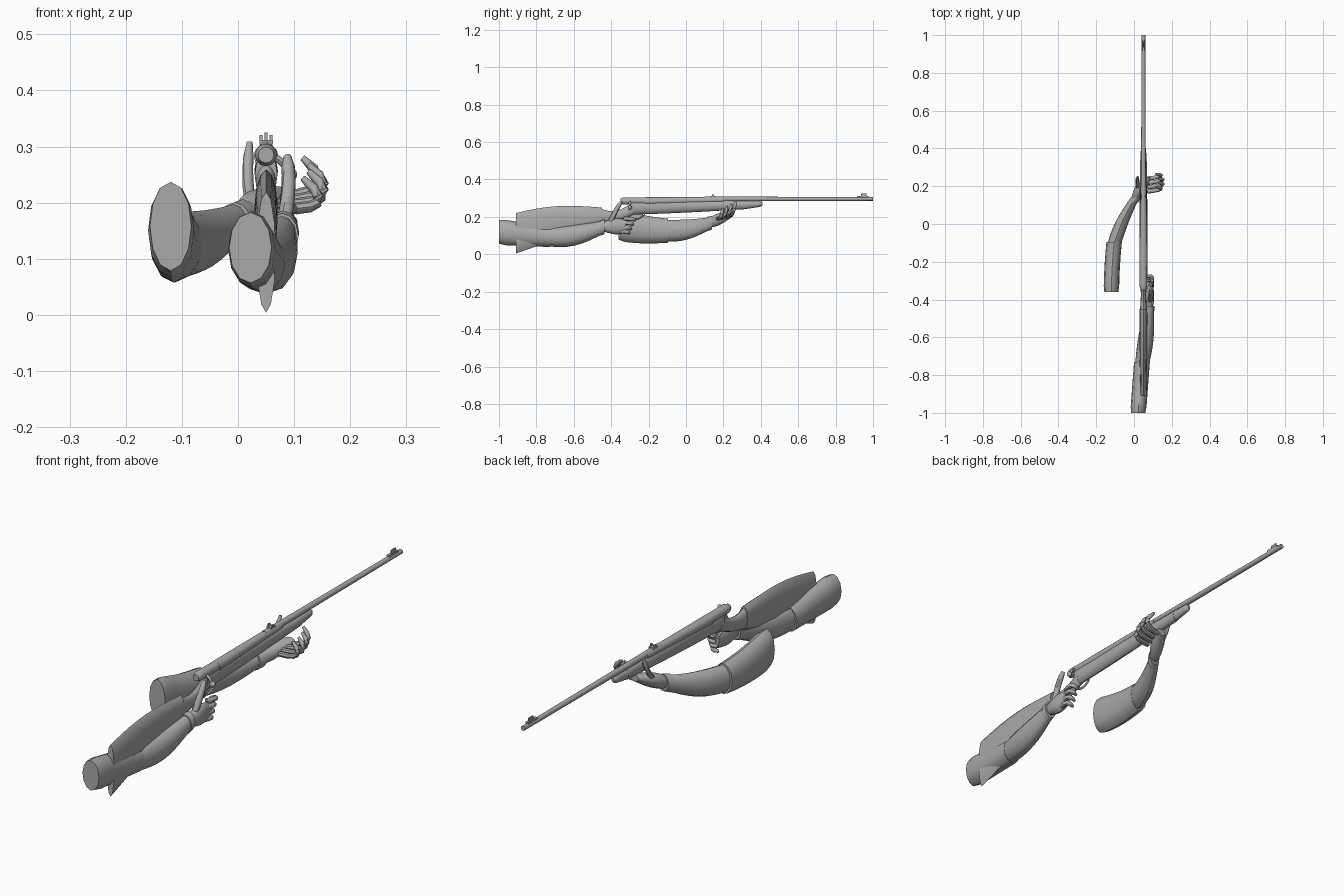
import bpy, bmesh, math
from mathutils import Vector

if "Cube" in bpy.data.objects:
    bpy.data.objects.remove(bpy.data.objects["Cube"], do_unlink=True)

COLOUR = (.4, .4, .4, 1)
grey = bpy.data.materials.new("plain grey")
grey.use_nodes = True
grey.diffuse_color = COLOUR
grey.node_tree.nodes["Principled BSDF"].inputs["Base Color"].default_value = COLOUR
RIFLE_X = .05


def finish(name, bm):
    bmesh.ops.recalc_face_normals(bm, faces=bm.faces)
    mesh = bpy.data.meshes.new(name)
    bm.to_mesh(mesh)
    bm.free()
    mesh.materials.append(grey)
    obj = bpy.data.objects.new(name, mesh)
    bpy.context.collection.objects.link(obj)
    bpy.ops.object.select_all(action='DESELECT')
    obj.select_set(True)
    bpy.context.view_layer.objects.active = obj
    bpy.ops.object.shade_smooth_by_angle(angle=math.radians(45))


def skin(name, rings):
    bm = bmesh.new()
    loops = [[bm.verts.new(point) for point in ring] for ring in rings]
    for near, far in zip(loops, loops[1:]):
        for i in range(len(near)):
            bm.faces.new((near[i - 1], near[i], far[i], far[i - 1]))
    bm.faces.new(loops[0])
    bm.faces.new(loops[-1])
    finish(name, bm)


def oval(centre, across, up, sides=12):
    angles = [math.tau * i / sides for i in range(sides)]
    return [centre + across * math.cos(a) + up * math.sin(a) for a in angles]


def limb(name, start, end, start_size, end_size, swell=0, bow=(0, 0, 0), round_start=1, round_end=1, steps=8):
    """Oval sections from start to end; size is half width and half height.
    The middle is fattened by swell and shifted by bow; the end caps may be narrowed."""
    start, end, bow = Vector(start), Vector(end), Vector(bow)
    rings = []
    for step in range(steps + 1):
        t = step / steps
        arch = math.sin(math.pi * t)
        size = Vector(start_size).lerp(Vector(end_size), t) * (1 + swell * arch)
        size *= round_start if step == 0 else round_end if step == steps else 1
        rings.append(oval(start.lerp(end, t) + bow * arch, Vector((size.x, 0, 0)), Vector((0, 0, size.y))))
    skin(name, rings)


def rifle_part(name, back, front, back_z, front_z, back_size, front_size, rise=0, **shape):
    """A limb lying on the rifle's centre plane."""
    limb(name, (RIFLE_X, back, back_z), (RIFLE_X, front, front_z), back_size, front_size,
         bow=(0, 0, rise), **shape)


def finger(name, base, knuckle, tip, radius=.011, steps=6):
    """Round digit along a curve that bends at the knuckle and narrows to its tip."""
    base, knuckle, tip = Vector(base), Vector(knuckle), Vector(tip)
    rings = []
    for step in range(steps + 1):
        t = step / steps
        centre = base.lerp(knuckle, t).lerp(knuckle.lerp(tip, t), t)
        turn = (knuckle - base).lerp(tip - knuckle, t).to_track_quat('Z', 'Y')
        thick = radius * (.5 if step == steps else 1 - t / 5)
        rings.append(oval(centre, turn @ Vector((thick, 0, 0)), turn @ Vector((0, thick, 0)), sides=8))
    skin(name, rings)


def sight_block(name, y, z, size, offset=0):
    bm = bmesh.new()
    bmesh.ops.create_cube(bm, size=1)
    bmesh.ops.scale(bm, vec=size, verts=bm.verts)
    bmesh.ops.translate(bm, vec=(RIFLE_X + offset, y, z), verts=bm.verts)
    finish(name, bm)


# Rifle metal
rifle_part("barrel", back=.1, front=1, back_z=.296, front_z=.296,
           back_size=(.013, .013), front_size=(.01, .01))
rifle_part("bolt_sleeve", back=-.35, front=-.2, back_z=.285, front_z=.285,
           back_size=(.02, .02), front_size=(.02, .02), round_start=.7)
rifle_part("receiver", back=-.22, front=.2, back_z=.283, front_z=.292,
           back_size=(.022, .022), front_size=(.015, .015))
finger("bolt_handle", base=(.06, -.3, .28), knuckle=(.08, -.3, .28), tip=(.09, -.3, .25), radius=.007)
limb("bolt_knob", start=(.093, -.31, .25), end=(.093, -.29, .25), start_size=(.005, .005),
     end_size=(.005, .005), swell=1.5)
finger("trigger_guard", base=(RIFLE_X, -.32, .215), knuckle=(RIFLE_X, -.27, .16),
       tip=(RIFLE_X, -.22, .215), radius=.005)
sight_block("front_sight_base", y=.945, z=.306, size=(.012, .06, .012))
sight_block("front_sight_blade", y=.95, z=.316, size=(.005, .03, .018))
sight_block("rear_sight_base", y=.145, z=.308, size=(.024, .025, .008))
for side, offset in (("right", -.009), ("left", .009)):
    sight_block("rear_sight_post_" + side, y=.145, z=.314, size=(.005, .01, .013), offset=offset)

# Rifle wood: fore-end, nose, slim grip and deep butt
rifle_part("fore_end", back=-.3, front=.33, back_z=.25, front_z=.265,
           back_size=(.02, .038), front_size=(.018, .023), swell=.1)
rifle_part("fore_end_nose", back=.32, front=.41, back_z=.265, front_z=.271,
           back_size=(.018, .023), front_size=(.013, .015), round_end=.5)
rifle_part("grip", back=-.47, front=-.28, back_z=.2, front_z=.246,
           back_size=(.02, .05), front_size=(.02, .034), swell=-.3, rise=-.02)
rifle_part("butt_stock", back=-.91, front=-.45, back_z=.112, front_z=.2,
           back_size=(.017, .108), front_size=(.02, .05), swell=.1, rise=.015)

# Right arm, running under the butt to the grip
limb("right_sleeve", start=(.022, -1, .12), end=(.042, -.73, .092),
     start_size=(.042, .07), end_size=(.042, .053), round_start=.9)
limb("right_forearm", start=(.042, -.75, .093), end=(.08, -.44, .145),
     start_size=(.036, .048), end_size=(.024, .034), swell=.35, bow=(.003, 0, -.017))
limb("right_cuff", start=(.079, -.46, .14), end=(.081, -.435, .147),
     start_size=(.029, .041), end_size=(.028, .039))
limb("right_palm", start=(.081, -.44, .148), end=(.086, -.32, .15),
     start_size=(.019, .026), end_size=(.014, .034), swell=.4)
finger("right_thumb", base=(.083, -.405, .17), knuckle=(.094, -.38, .23),
       tip=(.088, -.345, .283), radius=.014)
for i in range(4):
    y, z = -.28 - i * .01, .19 - i * .023
    finger(f"right_finger_{i + 1}", base=(.085, y - .05, z), knuckle=(.115, y + .02, z),
           tip=(.066, y, z - .01))

# Left arm, reaching round to hold the fore-end
limb("left_sleeve", start=(-.12, -.36, .158), end=(-.105, -.095, .126),
     start_size=(.041, .088), end_size=(.041, .064), bow=(-.003, 0, -.008), round_start=.9)
limb("left_forearm", start=(-.106, -.11, .126), end=(0, .13, .166),
     start_size=(.036, .057), end_size=(.024, .033), swell=.18, bow=(-.01, 0, -.013))
limb("left_cuff", start=(-.006, .115, .162), end=(.009, .14, .17),
     start_size=(.029, .039), end_size=(.027, .036))
limb("left_palm", start=(.005, .13, .17), end=(.066, .25, .216),
     start_size=(.02, .027), end_size=(.024, .014), swell=.5)
finger("left_thumb", base=(.025, .175, .195), knuckle=(.012, .23, .23), tip=(.021, .25, .308))
for i in range(4):
    y = .265 - i * .023
    lift = .018 - i * .012
    spread = .012 * math.sin(math.pi * i / 3)
    finger(f"left_finger_{i + 1}", base=(.07, y - .025, .2 + lift / 2),
           knuckle=(.19 + spread, y - .01, .2 + lift), tip=(.115 + spread, y, .262 + lift))
